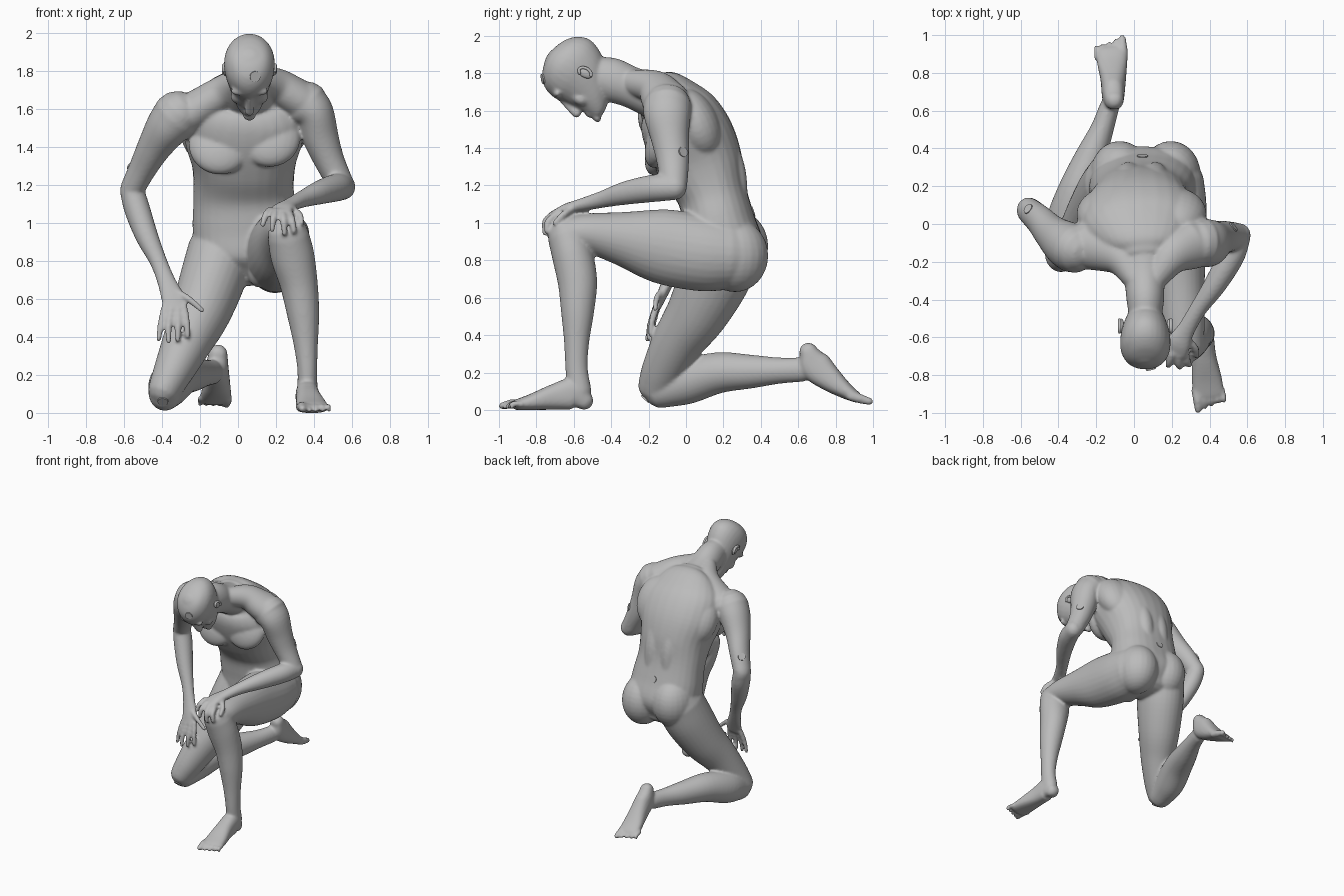
import bpy, bmesh, math
from mathutils import Vector, Matrix
from mathutils.bvhtree import BVHTree

old = bpy.data.objects.get("Cube")
if old:
    bpy.data.objects.remove(old, do_unlink=True)

grey = bpy.data.materials.new("clay_grey")
grey.use_nodes = True
grey.diffuse_color = (0.5, 0.5, 0.5, 1)
grey.node_tree.nodes["Principled BSDF"].inputs["Base Color"].default_value = (0.5, 0.5, 0.5, 1)

SIDES = 28
body = bmesh.new()


def spline(pts, steps=5):
    """Catmull-Rom through points of any dimension."""
    p = [Vector(q) for q in pts]
    p = [p[0] * 2 - p[1]] + p + [p[-1] * 2 - p[-2]]
    out = []
    for i in range(1, len(p) - 2):
        a, b, c, d = p[i - 1:i + 3]
        for k in range(steps):
            t = k / steps
            out.append(0.5 * (2 * b + (c - a) * t + (2 * a - 5 * b + 4 * c - d) * t * t
                              + (3 * b - a - 3 * c + d) * t ** 3))
    out.append(p[-2])
    return out


def tube(pts, hint=(1, 0, 0), power=1.0, bm=body, cap=1.0, axis=None):
    """Loft ellipses (x, y, z, half width, half depth) with rounded ends."""
    q = spline(pts)
    pos = [Vector(v[:3]) for v in q]
    tan = [axis or (pos[min(i + 1, len(q) - 1)] - pos[max(i - 1, 0)]).normalized() for i in range(len(q))]
    rings = [(pos[i], tan[i], q[i][3], q[i][4]) for i in range(len(q))]
    for end, sign in ((0, -1), (-1, 1)):
        c, t, a, b = rings[end]
        extra = [(c + t * sign * cap * min(a, b) * math.sin(g), t, a * math.cos(g), b * math.cos(g))
                 for g in (0.45, 0.9, 1.25, 1.5)]
        rings = extra[::-1] + rings if sign < 0 else rings + extra
    loops = []
    for c, t, a, b in rings:
        u = Vector(hint)
        u = (u - t * u.dot(t)).normalized()
        w = t.cross(u)
        ring = []
        for k in range(SIDES):
            g = 2 * math.pi * k / SIDES
            cs, sn = math.cos(g), math.sin(g)
            ring.append(bm.verts.new(c + u * a * math.copysign(abs(cs) ** power, cs)
                                     + w * b * math.copysign(abs(sn) ** power, sn)))
        loops.append(ring)
    faces = [bm.faces.new(loops[0]), bm.faces.new(loops[-1])]
    for r, s in zip(loops, loops[1:]):
        for k in range(SIDES):
            faces.append(bm.faces.new((r[k], r[k - 1], s[k - 1], s[k])))
    bmesh.ops.recalc_face_normals(bm, faces=faces)


def ball(c, r, rot=0.0, bm=body):
    """Ellipsoid, turned about x."""
    m = Matrix.Translation(c) @ Matrix.Rotation(rot, 4, 'X') @ Matrix.Diagonal((*r, 1))
    bmesh.ops.create_uvsphere(bm, u_segments=24, v_segments=16, radius=1, matrix=m)


def digit(a, b, c, r):
    tube([(*a, r, r), (*b, r * 0.95, r * 0.95), (*c, r * 0.75, r * 0.75)], hint=(0.9, 0.3, 0.2))


def finish(name, bm):
    me = bpy.data.meshes.new(name)
    bm.to_mesh(me)
    bm.free()
    me.materials.append(grey)
    me.polygons.foreach_set("use_smooth", [True] * len(me.polygons))
    ob = bpy.data.objects.new(name, me)
    bpy.context.collection.objects.link(ob)
    return ob


# torso, leaning forward
tube([(.05, .22, .74, .20, .14), (.05, .205, .85, .275, .21), (.04, .175, 1.0, .28, .195),
      (.03, .14, 1.15, .265, .187), (.03, .085, 1.3, .272, .225), (.03, .02, 1.45, .315, .238),
      (.04, -.05, 1.58, .315, .215), (.05, -.11, 1.67, .24, .155), (.055, -.17, 1.71, .14, .11)],
     power=0.88, cap=0.5)
# chest, back muscles, buttocks
for s, dz in ((-1, -.02), (1, .02)):
    ball((.035 + s * .13, -.125, 1.43 + dz), (.165, .08, .165), -0.38)
    tube([(.04 + s * .07, y, z, .06, .05) for y, z in
          ((.27, .88), (.282, 1.0), (.28, 1.15), (.264, 1.3), (.20, 1.46), (.10, 1.6), (-.03, 1.70))])
    ball((.06 + s * .135, .262, .85 - s * .025), (.158, .178, .195))
    # trapezius and shoulder blades
    tube([(.06 + s * .05, -.29, 1.75, .065, .07), (.06 + s * .14, -.17, 1.705 + dz, .10, .09),
          (.03 + s * .28, -.11, 1.615 + 2 * dz, .13, .105)], hint=(0, 1, 0))
    ball((.04 + s * .18, .05, 1.51 + dz), (.165, .125, .20), 0.45)
ball((.11, .08, .75), (.06, .09, .09))

# neck
tube([(.05, -.12, 1.66, .16, .13), (.055, -.28, 1.72, .11, .11),
      (.06, -.40, 1.765, .10, .118), (.06, -.50, 1.79, .085, .10)])

# head, bowed: up axis U and face axis N
H, U, N = Vector((.06, -.56, 1.793)), Vector((0, -.867, .498)), Vector((0, -.498, -.867))
prof = [(-.20, .155, .07, .035), (-.18, .168, .03, .058), (-.13, .168, -.05, .085), (-.06, .168, -.13, .108),
        (0, .172, -.17, .123), (.06, .18, -.185, .133), (.12, .165, -.165, .130),
        (.165, .13, -.12, .108), (.19, .085, -.07, .08), (.203, .04, -.03, .04)]
tube([(*(H + U * s + N * (f + b) / 2), w, (f - b) / 2) for s, f, b, w in prof], cap=0.15, axis=U)


def face(x, s, n):
    return H + U * s + N * n + Vector((x, 0, 0))


tilt = math.radians(60)
# nose, brow, cheeks, lips, chin
tube([(*face(0, .04, .165), .014, .014), (*face(0, -.03, .182), .017, .02),
      (*face(0, -.08, .192), .026, .026)])
for s in (-1, 1):
    ball(face(s * .05, .06, .15), (.05, .024, .022), tilt)
    ball(face(s * .06, -.06, .115), (.038, .035, .045), tilt)
for n, w, z in ((-.132, .034, .010), (-.152, .031, .010), (-.19, .034, .024)):
    ball(face(0, n, .163), (w, .018, z), tilt)

# left arm, forearm laid across the knee
tube([(.36, -.10, 1.62, .125, .13), (.405, -.10, 1.57, .102, .124), (.435, -.085, 1.45, .095, .102),
      (.48, -.07, 1.33, .08, .087), (.543, -.065, 1.20, .068, .072)])
tube([(.555, -.06, 1.19, .064, .068), (.515, -.17, 1.185, .07, .073), (.43, -.32, 1.16, .06, .063),
      (.34, -.45, 1.125, .046, .045), (.275, -.56, 1.095, .048, .035),
      (.235, -.63, 1.075, .065, .03), (.215, -.68, 1.05, .068, .024)], hint=(.8, -.5, 0))
for a, b, c in (((.165, -.66, 1.065), (.145, -.70, 1.04), (.13, -.72, .99)),
                ((.20, -.69, 1.06), (.185, -.74, 1.02), (.18, -.75, .965)),
                ((.235, -.695, 1.055), (.24, -.75, 1.01), (.245, -.755, .945)),
                ((.27, -.68, 1.05), (.285, -.735, 1.01), (.295, -.745, .955)),
                ((.29, -.62, 1.07), (.325, -.66, 1.04), (.335, -.70, 1.0))):
    digit(a, b, c, .02)

# right arm, hand spread on the thigh
tube([(-.32, -.13, 1.565, .13, .13), (-.375, -.10, 1.50, .113, .125), (-.44, -.045, 1.40, .09, .10),
      (-.50, .02, 1.29, .073, .085), (-.556, .07, 1.18, .064, .072)])
tube([(-.558, .072, 1.17, .064, .07), (-.53, .05, 1.07, .068, .073), (-.48, 0, .93, .06, .06),
      (-.42, -.05, .80, .046, .042), (-.38, -.09, .70, .048, .034),
      (-.345, -.13, .61, .062, .028), (-.33, -.155, .55, .064, .022)])
for a, b, c in (((-.385, -.15, .56), (-.405, -.175, .47), (-.418, -.185, .385)),
                ((-.35, -.16, .55), (-.365, -.19, .46), (-.365, -.205, .375)),
                ((-.315, -.16, .55), (-.315, -.19, .46), (-.318, -.20, .385)),
                ((-.285, -.155, .56), (-.27, -.18, .48), (-.265, -.19, .405)),
                ((-.33, -.125, .64), (-.26, -.155, .60), (-.19, -.165, .54))):
    digit(a, b, c, .019)

# left leg, foot planted
tube([(.19, .22, .83, .18, .19), (.21, .08, .84, .175, .205), (.225, -.14, .877, .155, .198),
      (.245, -.35, .918, .13, .143), (.26, -.52, .945, .115, .107), (.265, -.63, .94, .105, .095)])
tube([(.265, -.635, .93, .11, .105), (.288, -.605, .82, .115, .11), (.32, -.58, .68, .10, .105),
      (.343, -.58, .52, .085, .088), (.357, -.585, .36, .064, .067), (.365, -.585, .22, .052, .06),
      (.365, -.57, .10, .055, .065)])
tube([(.36, -.545, .05, .05, .05), (.363, -.60, .085, .06, .085), (.37, -.70, .07, .065, .07),
      (.385, -.82, .043, .08, .045), (.395, -.90, .028, .083, .03)], power=0.8)
# right leg, knee on the ground
tube([(-.09, .21, .85, .175, .19), (-.135, .15, .70, .172, .19), (-.20, .06, .52, .155, .165),
      (-.27, -.04, .37, .13, .138), (-.34, -.12, .22, .105, .115), (-.385, -.158, .125, .088, .10)])
tube([(-.385, -.14, .108, .088, .10), (-.36, 0, .15, .108, .12), (-.30, .17, .198, .105, .11),
      (-.23, .35, .205, .085, .09), (-.17, .50, .21, .062, .07), (-.13, .62, .215, .052, .065)])
tube([(-.105, .655, .31, .05, .05), (-.11, .69, .24, .06, .085), (-.11, .77, .165, .068, .068),
      (-.115, .85, .105, .08, .045), (-.118, .91, .068, .083, .03)], power=0.85)
# toes, big toe on the inner side
for i in range(5):
    r = .027 if i == 0 else .019 - i * .001
    o, tip = -.06 + i * .035, .982 - i * .013
    digit((.39 + o, -.88, .03), (.397 + o, -.93, .032), (.40 + o, -tip, r * .8), r)
    digit((-.118 - o, .88, .075), (-.12 - o, .93, .06), (-.122 - o, tip, .045), r)

# keep everything above the ground, then fuse into one skin
for v in body.verts:
    v.co.z = max(v.co.z, 0.0)
skin = finish("body", body)
fuse = skin.modifiers.new("fuse", 'REMESH')
fuse.mode, fuse.voxel_size, fuse.use_smooth_shade = 'VOXEL', 0.009, True
soft = skin.modifiers.new("soften", 'SMOOTH')
soft.factor, soft.iterations = 0.5, 9

# ears with a raised rim
for s, side in ((-1, "right"), (1, "left")):
    bm = bmesh.new()
    c = H + Vector((s * .126, .02, .01))
    ball(c, (.014, .026, .042), tilt, bm)
    tube([(*(c + Vector((s * .010, 0, 0)) + U * (.036 * math.cos(g)) - N * (.024 * math.sin(g))),
           .008, .008) for g in (-.8, 0, .8, 1.6, 2.4, 3.0)], hint=(1, 0, 0), bm=bm)
    finish(side + "_ear", bm)

# small round marker plates resting on the skin
bpy.context.view_layer.update()
tree = BVHTree.FromObject(skin, bpy.context.evaluated_depsgraph_get())
for name, origin, ray in (("forehead", (.09, -3, 1.77), (0, 1, 0)), ("knee", (-.395, -3, .06), (0, 1, 0)),
                          ("left_arm", (3, -.015, 1.38), (-1, 0, 0)), ("lower_back", (.045, 3, 1.06), (0, -1, 0)),
                          ("right_elbow", (-.56, .08, 3), (0, 0, -1))):
    hit, normal, _, _ = tree.ray_cast(Vector(origin), Vector(ray))
    if hit:
        bm = bmesh.new()
        m = Matrix.Translation(hit) @ normal.to_track_quat('Z', 'Y').to_matrix().to_4x4()
        bmesh.ops.create_cone(bm, cap_ends=True, segments=20, radius1=.028, radius2=.028, depth=.009, matrix=m)
        plate = finish(name + "_marker", bm)
        plate.data.polygons.foreach_set("use_smooth", [False] * len(plate.data.polygons))
